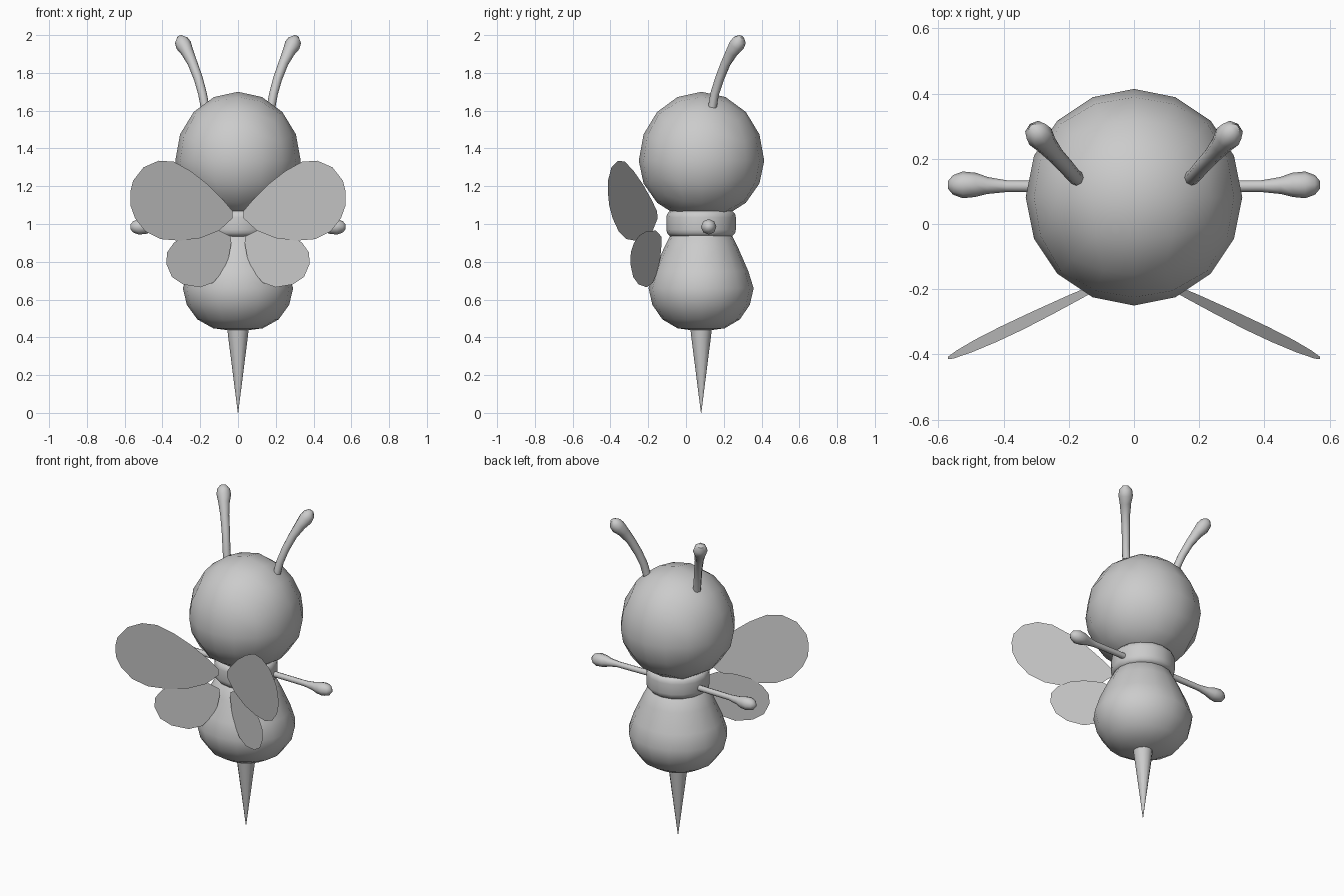
import bpy, bmesh, math
from mathutils import Vector

if "Cube" in bpy.data.objects:
    bpy.data.objects.remove(bpy.data.objects["Cube"])

grey = bpy.data.materials.new("plain grey")
grey.diffuse_color = (0.6, 0.6, 0.6, 1)
grey.use_nodes = True
grey.node_tree.nodes["Principled BSDF"].inputs["Base Color"].default_value = grey.diffuse_color
CY = 0.08  # body axis


def finish(name, bm, smooth=True, closed=True):
    if closed:
        bmesh.ops.recalc_face_normals(bm, faces=bm.faces[:])
    me = bpy.data.meshes.new(name)
    bm.to_mesh(me)
    bm.free()
    me.materials.append(grey)
    ob = bpy.data.objects.new(name, me)
    bpy.context.collection.objects.link(ob)
    if smooth:
        bpy.ops.object.select_all(action='DESELECT')
        bpy.context.view_layer.objects.active = ob
        ob.select_set(True)
        bpy.ops.object.shade_smooth_by_angle(angle=math.radians(50))
    return ob


def tube(name, points, radii, sides, sx=1.0):
    """Sweep rings of the given radii along a path and cap both ends."""
    bm = bmesh.new()
    pts = [Vector(p) for p in points]
    rings = []
    for i, (p, r) in enumerate(zip(pts, radii)):
        t = (pts[min(i + 1, len(pts) - 1)] - pts[max(i - 1, 0)]).normalized()
        ref = Vector((0, 1, 0)) if abs(t.y) < 0.8 else Vector((0, 0, 1))
        u = ref.cross(t).normalized()
        v = t.cross(u)
        rings.append([bm.verts.new(p + r * (u * sx * math.cos(a) + v * math.sin(a)))
                      for a in (2 * math.pi * k / sides for k in range(sides))])
    for a, b in zip(rings, rings[1:]):
        for k in range(sides):
            n = (k + 1) % sides
            bm.faces.new((a[k], a[n], b[n], b[k]))
    bm.faces.new(rings[0][::-1])
    bm.faces.new(rings[-1])
    return finish(name, bm)


def lathe(name, profile, sides, sx=1.0):
    return tube(name, [(0, CY, z) for r, z in profile], [r for r, z in profile], sides, sx)


# head: rounded cube, taller above its widest level
bm = bmesh.new()
bmesh.ops.create_cube(bm, size=2)
bmesh.ops.subdivide_edges(bm, edges=bm.edges[:], cuts=3, use_grid_fill=True)
for v in bm.verts:
    d = Vector([math.tan(c * math.pi / 4) for c in v.co]).normalized()
    v.co = (d.x * 0.332, CY + 0.002 + d.y * 0.332,
            1.335 + d.z * (0.365 if d.z > 0 else 0.315))
finish("head", bm)

# neck band, abdomen and stinger
lathe("neck_band", [(0.12, 0.935), (0.165, 0.935), (0.18, 0.952), (0.184, 0.97),
                    (0.184, 1.035), (0.18, 1.053), (0.165, 1.07), (0.12, 1.07)], 16)
lathe("abdomen", [(0.13, 0.96), (0.165, 0.935), (0.2, 0.865), (0.25, 0.75), (0.278, 0.66),
                  (0.258, 0.572), (0.205, 0.495), (0.125, 0.448), (0.01, 0.432)], 16, 1.05)
lathe("stinger", [(0.058, 0.46), (0.053, 0.41), (0.001, 0.0)], 12)

# wing outlines as (x, z)
upper = [(.03, 1.03), (.03, 1.07), (.08, 1.13), (.16, 1.21), (.25, 1.28), (.34, 1.33),
         (.42, 1.335), (.5, 1.3), (.555, 1.23), (.57, 1.17), (.57, 1.1), (.545, 1.03),
         (.49, .96), (.41, .92), (.31, .912), (.2, .925), (.1, .965)]
lower = [(.04, .935), (.035, .9), (.05, .82), (.08, .75), (.13, .69), (.2, .665),
         (.29, .68), (.35, .72), (.38, .79), (.375, .85), (.34, .9), (.28, .94),
         (.2, .962), (.1, .965)]


def wing(name, outline, s, y0, slope, tilt, zc):
    bm = bmesh.new()
    vs = [bm.verts.new((s * x, y0 - slope * x - tilt * (z - zc), z)) for x, z in outline]
    bm.faces.new(vs[::-1] if s > 0 else vs)
    finish(name, bm, smooth=False, closed=False)


for s, side in ((-1, "left"), (1, "right")):
    wing(side + "_upper_wing", upper, s, -0.146, 0.463, 0.1, 1.13)
    wing(side + "_lower_wing", lower, s, -0.112, 0.48, 0.0, 0.8)
    # arms with rounded hands
    tube(side + "_arm",
         [(s * x, y, z) for x, y, z in ((.15, .115, .99), (.39, .116, .988), (.45, .118, .986),
          (.485, .12, .985), (.525, .12, .985), (.555, .12, .985), (.57, .12, .985))],
         [.018, .018, .026, .037, .041, .03, .012], 8)
    # curved antennae with knobs
    tube(side + "_antenna",
         [(s * x, y, z) for x, y, z in ((.175, .14, 1.62), (.188, .152, 1.69), (.21, .178, 1.77),
          (.24, .21, 1.85), (.268, .243, 1.91), (.287, .268, 1.945),
          (.3, .283, 1.972), (.308, .292, 1.992))],
         [.023, .023, .024, .026, .033, .042, .037, .016], 8)
